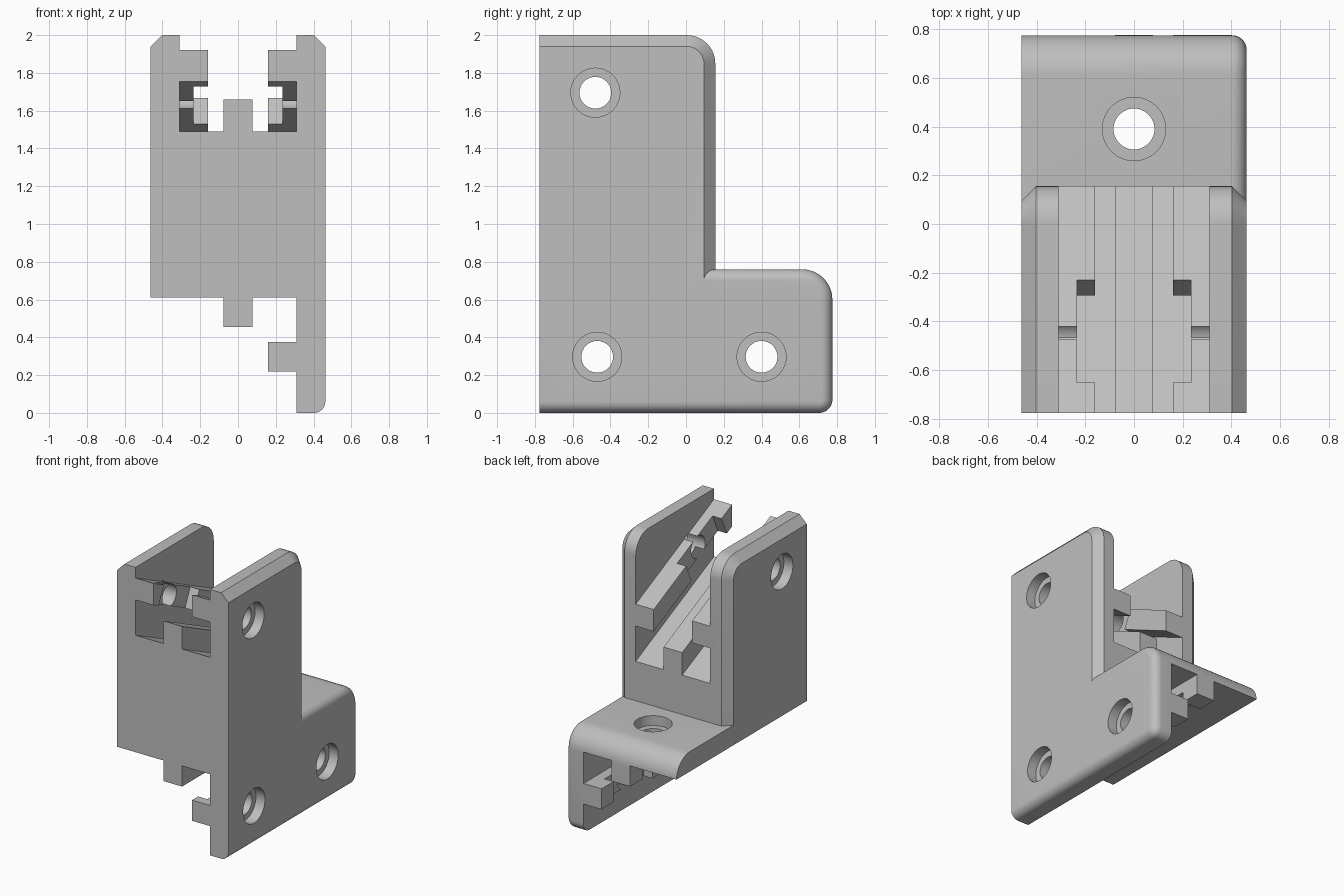
import bpy
import bmesh
from math import sin, cos, tan, pi, radians
from mathutils import Matrix, Vector

if "Cube" in bpy.data.objects:
    bpy.data.objects.remove(bpy.data.objects["Cube"])

HALF_X, FRONT, BACK, STEP = 0.4625, -0.775, 0.775, 0.155
SLOPE = radians(25)
EDGE = 0.06

grey = bpy.data.materials.new("plain_grey")
grey.use_nodes = True
colour = (0.52, 0.52, 0.52, 1)
grey.diffuse_color = colour
grey.node_tree.nodes["Principled BSDF"].inputs["Base Color"].default_value = colour


def make_object(name, bm):
    bmesh.ops.recalc_face_normals(bm, faces=bm.faces)
    mesh = bpy.data.meshes.new(name)
    bm.to_mesh(mesh)
    bm.free()
    mesh.materials.append(grey)
    obj = bpy.data.objects.new(name, mesh)
    bpy.context.collection.objects.link(obj)
    return obj


def loft(name, rings):
    """Skin matching rings of points and cap both ends."""
    bm = bmesh.new()
    loops = [[bm.verts.new(p) for p in ring] for ring in rings]
    for a, b in zip(loops, loops[1:]):
        for i in range(len(a)):
            j = (i + 1) % len(a)
            bm.faces.new((a[i], a[j], b[j], b[i]))
    bm.faces.new(loops[0])
    bm.faces.new(loops[-1])
    return make_object(name, bm)


def side_outline(x, y1, z0, z1, r_low, r_top):
    """Side profile with the two back corners rounded."""
    def arc(cy, cz, r, start):
        steps = 10 if r else 0
        return [(x, cy + r * cos(start + pi / 2 * i / max(steps, 1)),
                 cz + r * sin(start + pi / 2 * i / max(steps, 1)))
                for i in range(steps + 1)]
    low = arc(y1 - r_low, z0 + r_low, r_low, -pi / 2) if r_low else [(x, y1, z0)]
    return ([(x, FRONT, z0)] + low
            + arc(y1 - r_top, z1 - r_top, r_top, 0) + [(x, FRONT, z1)])


def box(name, low, high, tilt=0):
    low, high = Vector(low), Vector(high)
    bm = bmesh.new()
    bmesh.ops.create_cube(bm, size=1)
    bmesh.ops.scale(bm, vec=high - low, verts=bm.verts)
    bmesh.ops.rotate(bm, cent=(0, 0, 0), matrix=Matrix.Rotation(tilt, 3, 'X'), verts=bm.verts)
    bmesh.ops.translate(bm, vec=(low + high) / 2, verts=bm.verts)
    return make_object(name, bm)


def cylinder(name, start, end, radius):
    start, end = Vector(start), Vector(end)
    axis = end - start
    bm = bmesh.new()
    bmesh.ops.create_cone(bm, cap_ends=True, segments=48, radius1=radius,
                          radius2=radius, depth=axis.length)
    turn = axis.to_track_quat('Z', 'Y').to_matrix()
    bmesh.ops.rotate(bm, cent=(0, 0, 0), matrix=turn, verts=bm.verts)
    bmesh.ops.translate(bm, vec=(start + end) / 2, verts=bm.verts)
    return make_object(name, bm)


def combine(target, tool, operation='DIFFERENCE'):
    mod = target.modifiers.new("combine", 'BOOLEAN')
    mod.operation, mod.solver, mod.object = operation, 'EXACT', tool
    bpy.context.view_layer.update()
    graph = bpy.context.evaluated_depsgraph_get()
    mesh = bpy.data.meshes.new_from_object(target.evaluated_get(graph))
    target.modifiers.clear()
    target.data = mesh
    bpy.data.objects.remove(tool)


# Lower block: filleted along its +x side
rings = [side_outline(-HALF_X, BACK, 0, 0.76, 0.07, EDGE + 0.1)]
for i in range(9):
    a = pi / 2 * i / 8
    inset = EDGE * (1 - cos(a))
    rings.append(side_outline(HALF_X - EDGE + EDGE * sin(a), BACK - inset, inset,
                              0.76 - inset, 0.07 - inset, EDGE + 0.1 - inset))
bracket = loft("corner_bracket", rings)

# Upper block: chamfered along the top and back of both sides
rings = []
for x, inset in ((-HALF_X, EDGE), (EDGE - HALF_X, 0), (HALF_X - EDGE, 0), (HALF_X, EDGE)):
    rings.append(side_outline(x, STEP - inset, 0.5, 2 - inset, 0, 0.15 - inset))
combine(bracket, loft("upper_block", rings), 'UNION')

# Lower channel, leaving a ceiling rib and a wall rib
lower = [(-1, 0.61), (-0.077, 0.61), (-0.077, 0.455), (0.077, 0.455), (0.077, 0.61),
         (0.31, 0.61), (0.31, 0.375), (0.16, 0.375), (0.16, 0.22), (0.31, 0.22),
         (0.31, -1), (-1, -1)]
combine(bracket, loft("lower_channel", [[(x, y, z) for x, z in lower] for y in (-1, 1)]))

# Sloping upper channel, leaving a floor rib and two wall ribs
half = [(0.077, 1.66), (0.077, 1.49), (0.31, 1.49), (0.31, 1.755),
        (0.16, 1.755), (0.16, 1.92), (0.31, 1.92), (0.31, 2.9)]
upper = half + [(-x, z) for x, z in reversed(half)]
combine(bracket, loft("upper_channel", [
    [(x, y, z - (y - FRONT) * tan(SLOPE)) for x, z in upper] for y in (-1, 0.4)]))

# Notches in the ribs around each screw
NOTCH = 0.232
for side in (-1, 1):
    xs = sorted((side * 0.1, side * 0.235))
    combine(bracket, box("upper_notch", (xs[0], -0.4725 - NOTCH, 1.53),
                         (xs[1], -0.4725 + NOTCH, 1.863), -SLOPE))
for y in (-0.47, 0.4):
    combine(bracket, box("lower_notch", (0.1, y - NOTCH, 0.15), (0.235, y + NOTCH, 0.44)))
combine(bracket, box("ceiling_notch", (-0.12, 0.39 - NOTCH, 0.4), (0.12, 0.39 + NOTCH, 0.533)))

# Counterbored screw holes
HOLE, BORE, DEEP = 0.084, 0.13, 0.075
for side, y, z in ((1, -0.48, 1.695), (-1, -0.48, 1.695), (1, -0.47, 0.297), (1, 0.4, 0.297)):
    combine(bracket, cylinder("hole", (side * 0.12, y, z), (side * 0.6, y, z), HOLE))
    combine(bracket, cylinder("counterbore", (side * (HALF_X - DEEP), y, z),
                              (side * 0.6, y, z), BORE))
combine(bracket, cylinder("hole", (0, 0.39, 0.42), (0, 0.39, 0.9), HOLE))
combine(bracket, cylinder("counterbore", (0, 0.39, 0.76 - DEEP), (0, 0.39, 0.9), BORE))

# Smooth the rounds, keep the machined edges sharp
bpy.ops.object.select_all(action='DESELECT')
bracket.select_set(True)
bpy.context.view_layer.objects.active = bracket
bpy.ops.object.shade_smooth_by_angle(angle=radians(25))
